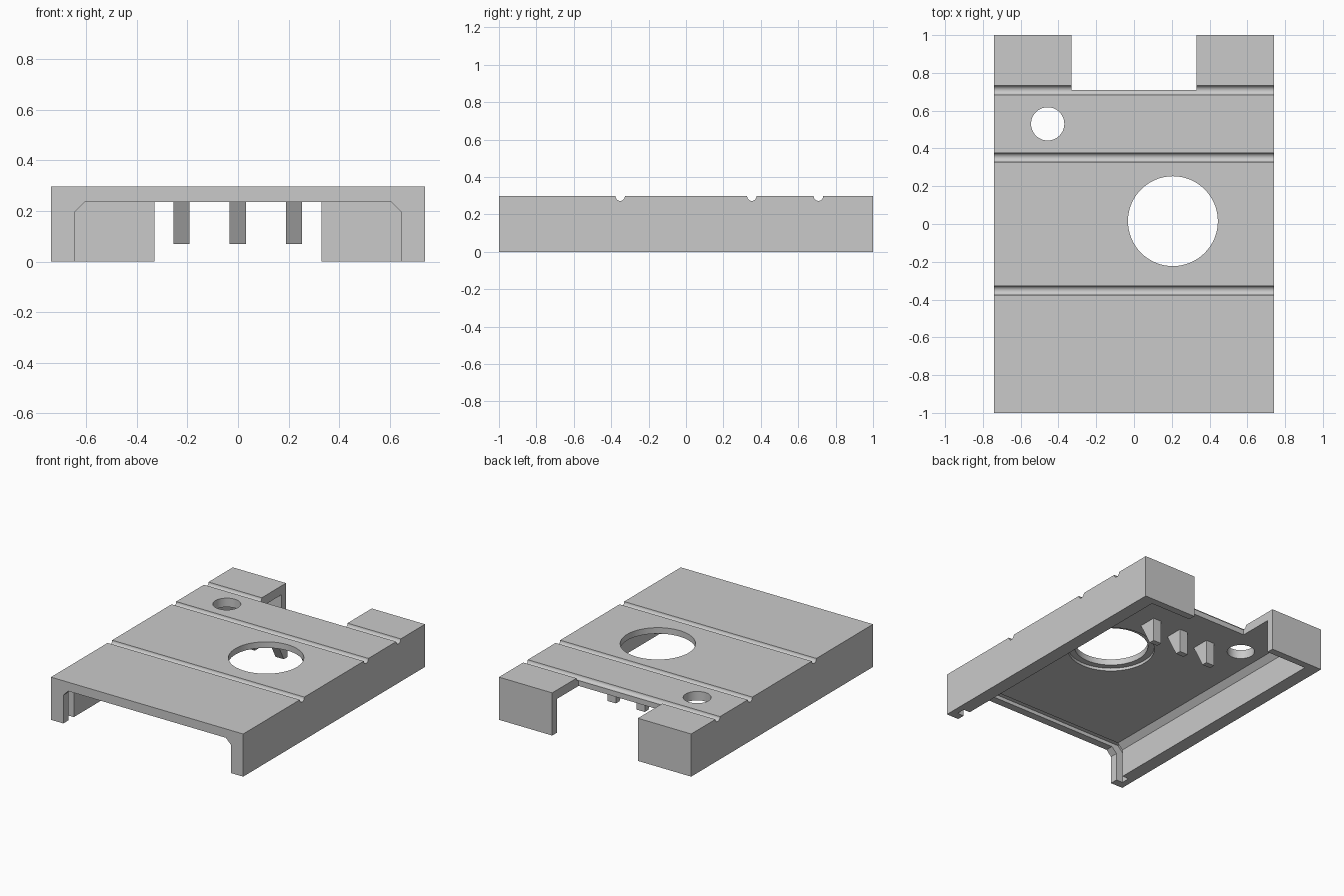
import bpy, bmesh
from mathutils import Matrix, Vector

cube = bpy.data.objects.get("Cube")
if cube:
    bpy.data.objects.remove(cube, do_unlink=True)

grey = bpy.data.materials.new("plain grey")
grey.use_nodes = True
colour = (0.59, 0.59, 0.59, 1)
grey.diffuse_color = colour
grey.node_tree.nodes["Principled BSDF"].inputs["Base Color"].default_value = colour

TOP = 0.297       # upper surface
CEILING = 0.235   # underside of the top plate


def to_object(name, bm):
    bmesh.ops.recalc_face_normals(bm, faces=bm.faces)
    mesh = bpy.data.meshes.new(name)
    bm.to_mesh(mesh)
    bm.free()
    mesh.materials.append(grey)
    obj = bpy.data.objects.new(name, mesh)
    bpy.context.collection.objects.link(obj)
    return obj


def box(name, low, high, chamfer=0):
    """Box between two corners, with optional chamfers along its upper side edges."""
    low, high = Vector(low), Vector(high)
    bm = bmesh.new()
    bmesh.ops.create_cube(bm, size=1)
    for v in bm.verts:
        v.co = (low + high) / 2 + v.co * (high - low)
    if chamfer:
        edges = [e for e in bm.edges
                 if all(v.co.z > high.z - 0.001 for v in e.verts)
                 and e.verts[0].co.x * e.verts[1].co.x > 0]
        bmesh.ops.bevel(bm, geom=edges, offset=chamfer, segments=1, affect='EDGES')
    return to_object(name, bm)


def cylinder(name, centre, radius, depth, segments=64, along_x=False):
    bm = bmesh.new()
    turn = Matrix.Rotation(1.5707963, 4, 'Y') if along_x else Matrix()
    bmesh.ops.create_cone(bm, cap_ends=True, segments=segments, radius1=radius,
                          radius2=radius, depth=depth,
                          matrix=Matrix.Translation(centre) @ turn)
    return to_object(name, bm)


def prism_x(name, profile, x, width):
    """Extrude a (y, z) outline sideways, centred on x."""
    bm = bmesh.new()
    face = bm.faces.new([bm.verts.new((x - width / 2, y, z)) for y, z in profile])
    out = bmesh.ops.extrude_face_region(bm, geom=[face])["geom"]
    for v in out:
        if isinstance(v, bmesh.types.BMVert):
            v.co.x += width
    return to_object(name, bm)


def cut(target, tool):
    mod = target.modifiers.new("cut", 'BOOLEAN')
    mod.operation, mod.object, mod.solver = 'DIFFERENCE', tool, 'EXACT'
    bpy.context.view_layer.objects.active = target
    bpy.ops.object.modifier_apply(modifier=mod.name)
    bpy.data.objects.remove(tool, do_unlink=True)


# Outer shell, hollowed from below and open at the front
shell = box("cover_shell", (-0.74, -1, 0), (0.74, 1, TOP))
cut(shell, box("cavity", (-0.645, -1.1, -0.1), (0.645, 0.95, CEILING), 0.038))

# Slot running round the inside just behind the front edge
cut(shell, box("front_slot", (-0.695, -0.945, -0.1), (0.695, -0.885, 0.26), 0.038))

# Large hole with a shallow recess under it, and the small hole
cut(shell, cylinder("hole_recess", (0.206, 0.015, 0.155), 0.28, 0.2))
cut(shell, cylinder("large_hole", (0.206, 0.015, 0.25), 0.238, 0.3))
cut(shell, cylinder("small_hole", (-0.457, 0.53, 0.25), 0.088, 0.3))

# Rear notch
cut(shell, box("rear_notch", (-0.33, 0.71, -0.1), (0.33, 1.1, 0.4)))

# Round grooves across the top
for y in (-0.352, 0.352, 0.708):
    cut(shell, cylinder("groove", (0, y, TOP), 0.025, 2, 24, True))

# Wedge tabs hanging from the ceiling
for side, x in (("right", -0.224), ("middle", -0.001), ("left", 0.222)):
    prism_x(side + "_tab", [(0.37, 0.24), (0.5, 0.24), (0.5, 0.07), (0.46, 0.07)], x, 0.064)

# Smooth the round walls, keep the corners sharp
bpy.ops.object.select_all(action='DESELECT')
shell.select_set(True)
bpy.context.view_layer.objects.active = shell
bpy.ops.object.shade_smooth_by_angle(angle=0.5)
